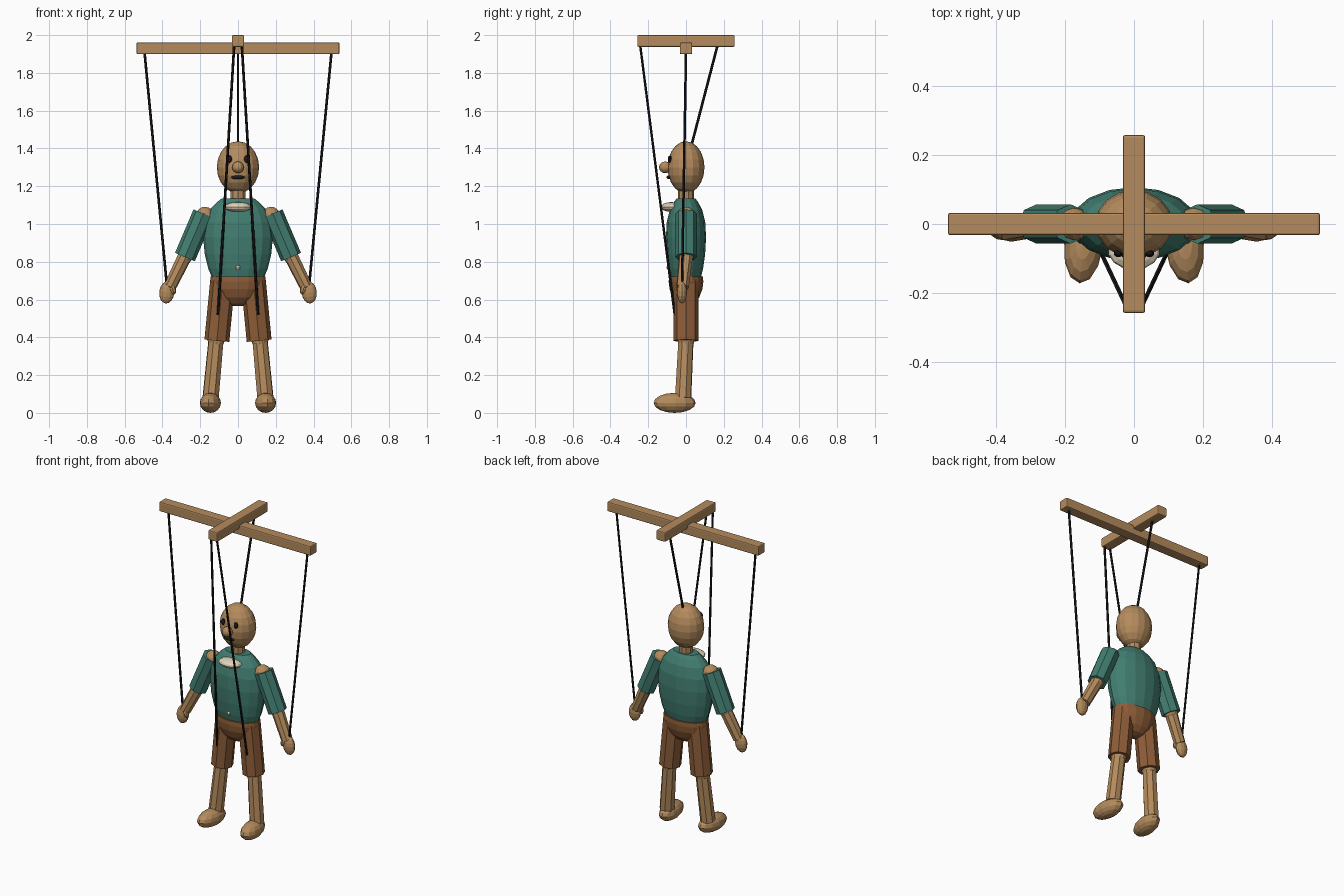
import bpy, bmesh, math
from mathutils import Vector, Matrix

if "Cube" in bpy.data.objects:
    bpy.data.objects.remove(bpy.data.objects["Cube"])


def material(name, rgb):
    m = bpy.data.materials.new(name)
    m.diffuse_color = (*rgb, 1)
    m.use_nodes = True
    m.node_tree.nodes["Principled BSDF"].inputs["Base Color"].default_value = m.diffuse_color
    return m


WOOD = material("wood", (0.46, 0.26, 0.11))
SHIRT = material("teal cloth", (0.055, 0.21, 0.165))
SHORTS = material("brown cloth", (0.27, 0.11, 0.04))
DARK = material("black", (0.012, 0.01, 0.01))
CREAM = material("cream", (0.75, 0.65, 0.48))


def finish(name, bm, mat):
    bmesh.ops.recalc_face_normals(bm, faces=bm.faces)
    me = bpy.data.meshes.new(name)
    bm.to_mesh(me)
    bm.free()
    ob = bpy.data.objects.new(name, me)
    bpy.context.collection.objects.link(ob)
    me.materials.append(mat)
    return ob


def ball(name, loc, radii, mat, seg=12, rings=8, rot=(0, 0, 0)):
    bm = bmesh.new()
    bmesh.ops.create_uvsphere(bm, u_segments=seg, v_segments=rings, radius=1)
    ob = finish(name, bm, mat)
    ob.location, ob.scale, ob.rotation_euler = loc, radii, rot
    return ob


def rod(name, a, b, r1, r2, mat, sides=8):
    a, b = Vector(a), Vector(b)
    bm = bmesh.new()
    bmesh.ops.create_cone(bm, cap_ends=True, segments=sides, radius1=r1,
                          radius2=r2, depth=(b - a).length)
    ob = finish(name, bm, mat)
    ob.rotation_euler = (b - a).to_track_quat('Z', 'Y').to_euler()
    ob.location = (a + b) / 2
    return ob


def bar(name, loc, size):
    bm = bmesh.new()
    bmesh.ops.create_cube(bm, size=1)
    bmesh.ops.scale(bm, vec=size, verts=bm.verts)
    ob = finish(name, bm, WOOD)
    ob.location = loc
    bev = ob.modifiers.new("bevel", 'BEVEL')
    bev.width, bev.segments = 0.007, 2


def lathe(name, profile, depth, mat, seg=16):
    """Stack of elliptical rings; depth is the y/x ratio."""
    bm = bmesh.new()
    rings = [[bm.verts.new((r * math.cos(2 * math.pi * i / seg),
                            depth * r * math.sin(2 * math.pi * i / seg), z))
              for i in range(seg)] for r, z in profile]
    for lo, hi in zip(rings, rings[1:]):
        for i in range(seg):
            j = (i + 1) % seg
            bm.faces.new((lo[i], lo[j], hi[j], hi[i]))
    bm.faces.new(rings[0])
    bm.faces.new(rings[-1])
    return finish(name, bm, mat)


# Control cross
bar("control_crossbar", (0, 0, 1.93), (1.075, 0.065, 0.062))
bar("control_spine", (0, 0, 1.969), (0.065, 0.515, 0.062))

# Head and face
ball("head", (0, 0, 1.30), (0.112, 0.098, 0.138), WOOD, 16, 10)
ball("nose", (0, -0.11, 1.30), (0.031, 0.033, 0.031), WOOD)
ball("mouth", (0, -0.091, 1.247), (0.037, 0.012, 0.01), DARK)
rod("neck", (0, 0, 1.08), (0, 0, 1.20), 0.043, 0.043, WOOD, 10)

# Torso and hips
lathe("torso", [(0.137, 0.715), (0.158, 0.765), (0.176, 0.84), (0.185, 0.93),
                (0.177, 1.01), (0.150, 1.075), (0.112, 1.115), (0.085, 1.136)],
      0.575, SHIRT)
lathe("hips", [(0.02, 0.565), (0.07, 0.578), (0.112, 0.61), (0.14, 0.655),
               (0.148, 0.695), (0.145, 0.722)], 0.62, SHORTS)
ball("collar", (0, -0.078, 1.09), (0.075, 0.054, 0.026), CREAM, 14, 8)
ball("button", (0, -0.093, 0.77), (0.012, 0.01, 0.012), CREAM, 8, 6)

# Paired parts
for side, s in (("left", 1), ("right", -1)):
    ball(side + "_eye", (s * 0.045, -0.085, 1.343), (0.014, 0.011, 0.02), DARK, 10, 6)

    # Arm
    ball(side + "_shoulder", (s * 0.175, 0, 1.043), (0.048, 0.048, 0.048), WOOD)
    rod(side + "_sleeve", (s * 0.183, 0, 1.055), (s * 0.281, 0, 0.825), 0.057, 0.057, SHIRT)
    ball(side + "_elbow", (s * 0.279, 0, 0.83), (0.04, 0.04, 0.04), WOOD)
    rod(side + "_forearm", (s * 0.278, 0, 0.835), (s * 0.362, -0.018, 0.665), 0.038, 0.034, WOOD)
    ball(side + "_hand", (s * 0.377, -0.021, 0.638), (0.04, 0.026, 0.059), WOOD,
         rot=(0, s * -0.1, 0))
    ball(side + "_thumb", (s * 0.347, -0.032, 0.658), (0.018, 0.018, 0.032), WOOD, 8, 6,
         rot=(0, s * 0.35, 0))

    # Leg
    rod(side + "_shorts_leg", (s * 0.081, 0, 0.70), (s * 0.112, 0, 0.382), 0.066, 0.066, SHORTS)
    ball(side + "_knee", (s * 0.116, 0, 0.385), (0.045, 0.045, 0.045), WOOD)
    rod(side + "_shin", (s * 0.116, 0, 0.39), (s * 0.145, -0.015, 0.08), 0.042, 0.045, WOOD)
    ball(side + "_foot", (s * 0.146, -0.06, 0.053), (0.056, 0.112, 0.053), WOOD,
         rot=(0, 0, s * 0.1))

    # Strings
    rod(side + "_hand_string", (s * 0.495, 0, 1.91), (s * 0.377, -0.021, 0.68), 0.007, 0.007, DARK, 6)
    rod(side + "_knee_string", (s * 0.02, -0.243, 1.95), (s * 0.106, -0.06, 0.52), 0.007, 0.007, DARK, 6)

rod("head_string", (0, 0.168, 1.95), (0, 0.03, 1.42), 0.007, 0.007, DARK, 6)
